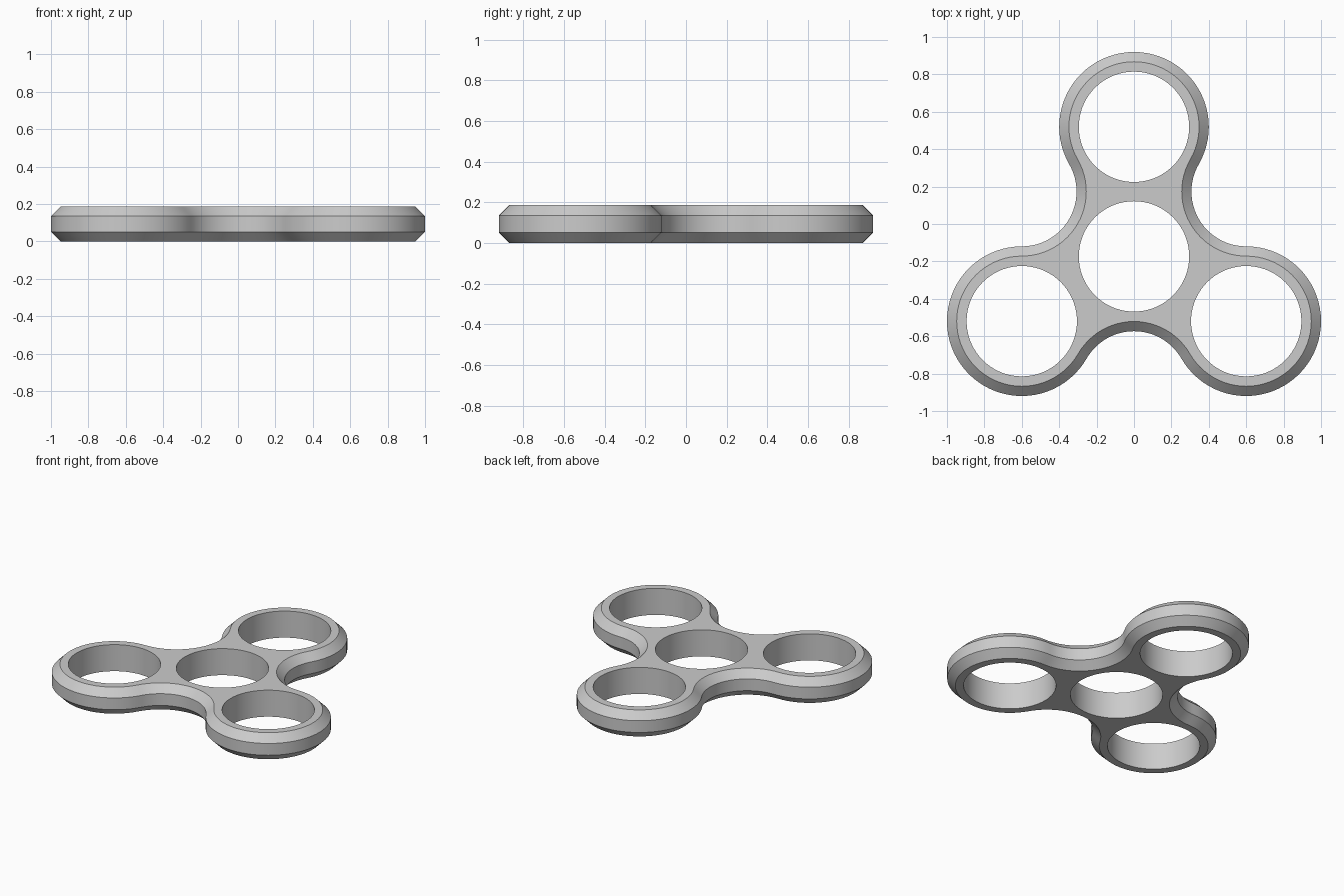
import bpy
import bmesh
from math import cos, sin, radians
from mathutils import Vector

cube = bpy.data.objects.get("Cube")
if cube:
    bpy.data.objects.remove(cube)

ARM = 0.6 / sin(radians(60))   # hub centre to lobe centre
LOBE, HOLE = 0.4, 0.295        # lobe and hole radii
HEIGHT, CHAMFER = 0.187, 0.052
HUB = Vector((0, -ARM / 4, 0))
LOBE_ANGLES = (90, 210, 330)


def polar(centre, radius, degrees):
    a = radians(degrees)
    return centre + Vector((radius * cos(a), radius * sin(a), 0))


def arc(centre, radius, start, end, steps):
    """Points from start up to, but not including, end."""
    return [polar(centre, radius, start + (end - start) * i / steps) for i in range(steps)]


def outline(inset):
    """Three convex lobes joined by tangent concave arcs."""
    points = []
    for a in LOBE_ANGLES:
        points += arc(polar(HUB, ARM, a), LOBE - inset, a - 120, a + 120, 48)
        points += arc(polar(HUB, ARM, a + 60), ARM - LOBE + inset, a + 300, a + 180, 24)
    return points


def add_wall(bm, rings):
    """Bridge (points, height) rings; return the edges of the first and last."""
    loops = [[bm.verts.new((p.x, p.y, z)) for p in points] for points, z in rings]
    n = len(loops[0])
    for low, high in zip(loops, loops[1:]):
        for i in range(n):
            j = (i + 1) % n
            bm.faces.new((low[i], low[j], high[j], high[i]))
    return [[bm.edges.get((l[i], l[(i + 1) % n])) for i in range(n)]
            for l in (loops[0], loops[-1])]


bm = bmesh.new()

# Chamfered outer wall
bottom, top = add_wall(bm, [
    (outline(CHAMFER), 0),
    (outline(0), CHAMFER),
    (outline(0), HEIGHT - CHAMFER),
    (outline(CHAMFER), HEIGHT),
])

# Bearing holes in the hub and the three lobes
for centre in [HUB] + [polar(HUB, ARM, a) for a in LOBE_ANGLES]:
    circle = arc(centre, HOLE, 0, 360, 72)
    low, high = add_wall(bm, [(circle, 0), (circle, HEIGHT)])
    bottom += low
    top += high

# Flat faces around the holes
for edges in (bottom, top):
    bmesh.ops.triangle_fill(bm, edges=edges, use_beauty=True, normal=(0, 0, 1))
bmesh.ops.recalc_face_normals(bm, faces=bm.faces)

mesh = bpy.data.meshes.new("spinner_body")
bm.to_mesh(mesh)
bm.free()
body = bpy.data.objects.new("spinner_body", mesh)
bpy.context.collection.objects.link(body)

# Plain grey finish
grey = bpy.data.materials.new("light_grey")
grey.use_nodes = True
colour = (0.6, 0.6, 0.6, 1)
grey.diffuse_color = colour
grey.node_tree.nodes["Principled BSDF"].inputs["Base Color"].default_value = colour
mesh.materials.append(grey)

bpy.ops.object.select_all(action="DESELECT")
body.select_set(True)
bpy.context.view_layer.objects.active = body
bpy.ops.object.shade_smooth_by_angle(angle=radians(30))
